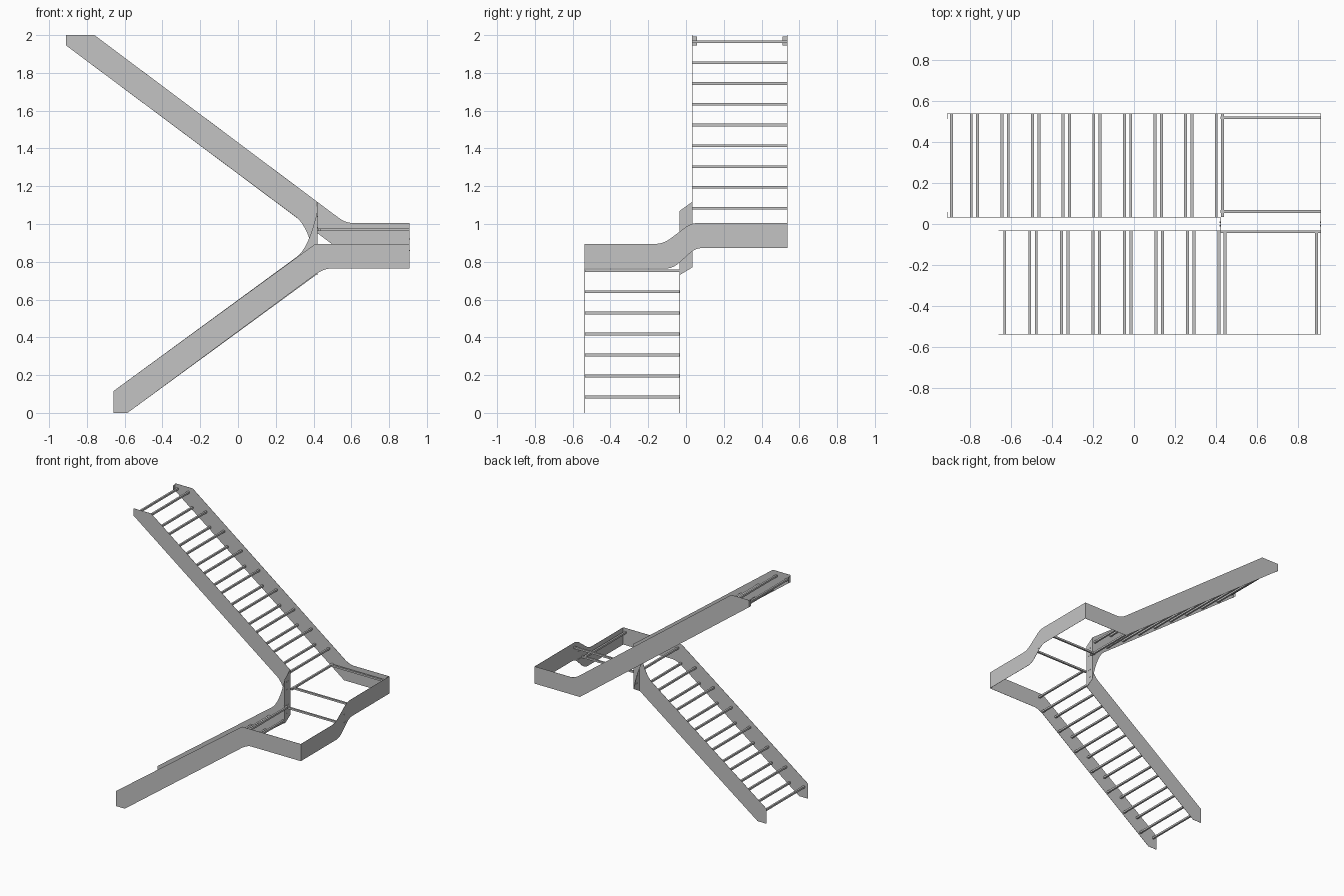
import bpy
import bmesh
from mathutils import Vector

cube = bpy.data.objects.get("Cube")
if cube:
    bpy.data.objects.remove(cube, do_unlink=True)

steel = bpy.data.materials.new("light_grey_steel")
steel.use_nodes = True
GREY = (0.55, 0.55, 0.55, 1)
steel.diffuse_color = GREY
steel.node_tree.nodes["Principled BSDF"].inputs["Base Color"].default_value = GREY

T = 0.0015           # plate thickness
BAR = 0.014          # tread bar section
OUT, INN = 0.536, 0.033
POST, END = 0.42, 0.909
RISE = 0.11


def finish(name, bm):
    bmesh.ops.recalc_face_normals(bm, faces=bm.faces[:])
    mesh = bpy.data.meshes.new(name)
    bm.to_mesh(mesh)
    bm.free()
    mesh.materials.append(steel)
    obj = bpy.data.objects.new(name, mesh)
    bpy.context.collection.objects.link(obj)
    return obj


def bend(a, c, b, n=8):
    """Points on a rounded corner from a to b, pulled toward c."""
    a, b, c = Vector(a), Vector(b), Vector(c)
    return [tuple(a * (1 - t) ** 2 + c * 2 * t * (1 - t) + b * t * t)
            for t in (i / n for i in range(n + 1))]


def plate(name, outline, axis, pos):
    """Thin plate cut to an outline, facing along y or x, centred on pos."""
    bm = bmesh.new()
    if axis == "y":
        verts = [bm.verts.new((u, pos - T / 2, v)) for u, v in outline]
        shift = (0, T, 0)
    else:
        verts = [bm.verts.new((pos - T / 2, u, v)) for u, v in outline]
        shift = (T, 0, 0)
    face = bm.faces.new(verts)
    ext = bmesh.ops.extrude_face_region(bm, geom=[face], use_keep_orig=True)
    moved = [g for g in ext["geom"] if isinstance(g, bmesh.types.BMVert)]
    bmesh.ops.translate(bm, vec=shift, verts=moved)
    return finish(name, bm)


def box(name, lo, hi):
    bm = bmesh.new()
    bmesh.ops.create_cube(bm, size=1)
    for v in bm.verts:
        v.co = [l + (h - l) * (c + 0.5) for l, h, c in zip(lo, hi, v.co)]
    return finish(name, bm)


def cross_bar(name, x, z, y0, y1):
    h = BAR / 2
    return box(name, (x - h, y0, z - h), (x + h, y1, z + h))


def long_bar(name, y, z, x0):
    h = BAR / 2
    return box(name, (x0, y - h, z - h), (END, y + h, z + h))


# Lower flight stringers
foot = [(-0.66, 0.115), (-0.66, 0), (-0.585, 0)]
plate("lower_outer_stringer",
      foot + bend((0.41, 0.733), (0.455, 0.764), (0.49, 0.764))
      + [(END, 0.764), (END, 0.895), (0.41, 0.895)], "y", -OUT)
plate("lower_inner_stringer",
      foot + [(POST, 0.735)]
      + bend((POST, 1.07), (0.375, 0.87), (0.31, 0.825)), "y", -INN)

# Upper flight stringers
head = [(-0.76, 2), (-0.91, 2), (-0.91, 1.945)]
plate("upper_outer_stringer",
      head + [(0.525, 0.873), (END, 0.873), (END, 1.005)]
      + bend((0.61, 1.005), (0.57, 1.005), (0.53, 1.035)), "y", OUT)
plate("upper_inner_stringer",
      head + bend((0.31, 1.035), (0.375, 0.985), (POST, 0.77))
      + [(POST, 1.117)], "y", INN)

# Plate joining the inner stringers, and stepped plate closing the landing
plate("inner_joint_plate",
      [(-INN, 0.73), (INN, 0.77), (INN, 1.117), (-INN, 1.07)], "x", POST)
plate("landing_end_plate",
      [(-OUT, 0.764)] + bend((-0.11, 0.764), (-0.07, 0.764), (-0.035, 0.795))
      + bend((0.02, 0.845), (0.05, 0.873), (0.09, 0.873))
      + [(OUT, 0.873), (OUT, 1.005)]
      + bend((0.06, 1.005), (0.03, 1.005), (0, 0.985))
      + bend((-0.08, 0.925), (-0.12, 0.895), (-0.16, 0.895))
      + [(-OUT, 0.895)], "x", END - T / 2)

# Tread bars: a front and a back bar for every step
for i in range(7):
    x, z = -0.629 + i * 0.1535, 0.084 + i * 0.1113
    for part, dx in (("front", 0), ("back", 0.122)):
        cross_bar(f"lower_tread_{part}_bar_{i + 1}", x + dx, z, -OUT, -INN)
for i in range(9):
    x, z = 0.4 - i * 0.149, 1.084 + i * RISE
    cross_bar(f"upper_tread_front_bar_{i + 1}", x, z, INN, OUT)
    cross_bar(f"upper_tread_back_bar_{i + 1}", max(x - 0.118, -0.888), z, INN, OUT)

# Landing bars
LOW, HIGH = 0.862, 0.97
cross_bar("lower_landing_front_bar", 0.443, LOW, -OUT, -INN)
cross_bar("lower_landing_back_bar", 0.888, LOW, -OUT, -INN)
long_bar("lower_landing_side_bar", -0.038, LOW, POST)
cross_bar("upper_landing_front_bar", 0.43, HIGH, INN, OUT)
long_bar("upper_landing_inner_bar", 0.06, HIGH, POST)
long_bar("upper_landing_outer_bar", 0.517, HIGH, POST)

# Small fixing tabs at the top of the upper flight
for side, y in (("inner", INN), ("outer", OUT - 0.025)):
    box(f"{side}_fixing_tab", (-0.91, y, 1.945), (-0.91 + T, y + 0.025, 1.992))

# Bolts through the two cross plates
for name, x, zs in (("joint", POST, (0.80, 0.86, 0.98, 1.04)),
                    ("landing", END - T, (0.86, 0.92))):
    for i, z in enumerate(zs):
        for j, y in enumerate((-0.008, 0.008)):
            box(f"{name}_bolt_{i + 1}_{j + 1}", (x - 0.003, y - 0.003, z - 0.003),
                (x + 0.0025, y + 0.003, z + 0.003))
